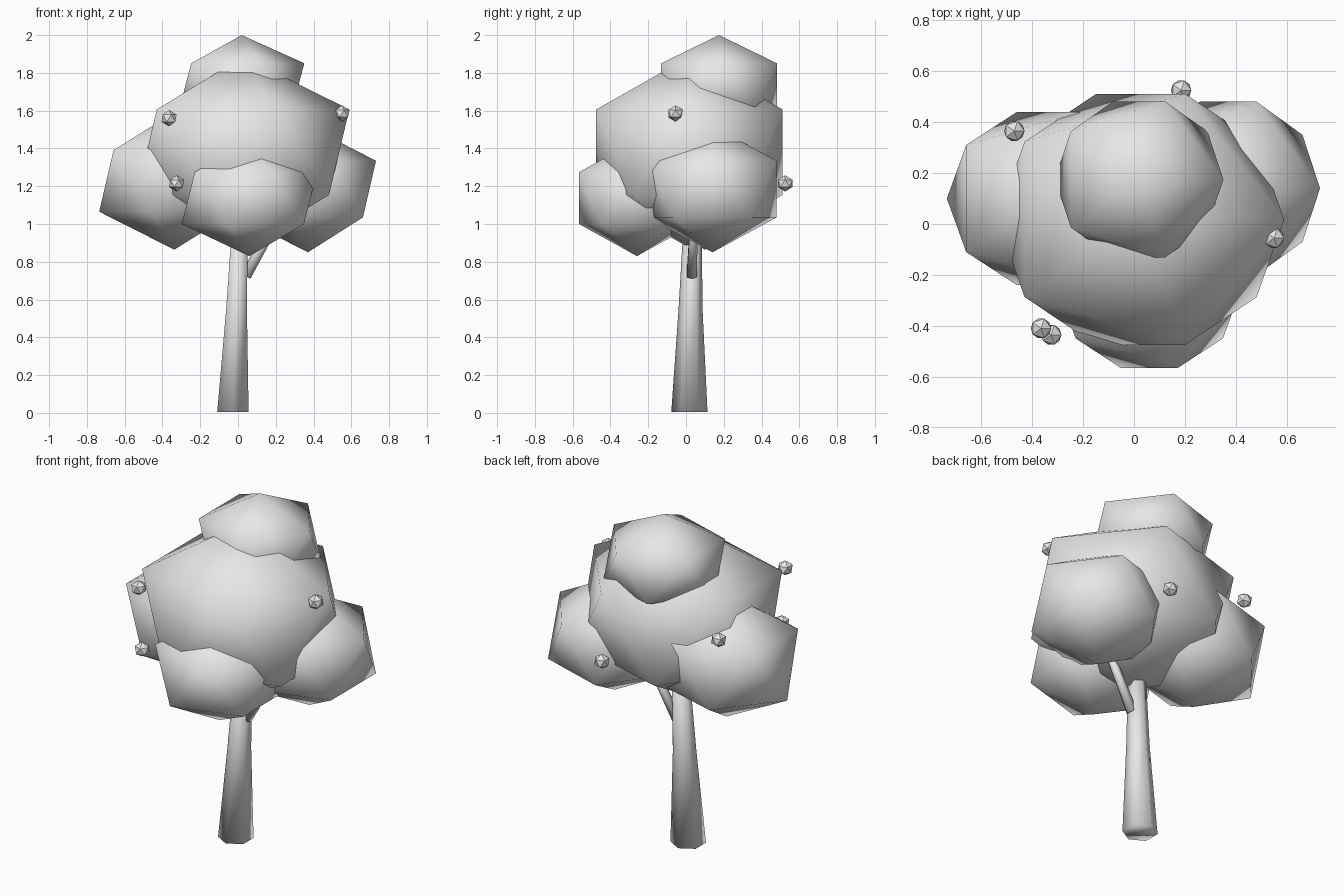
import bpy
import bmesh
from mathutils import Vector, Matrix

if "Cube" in bpy.data.objects:
    bpy.data.objects.remove(bpy.data.objects["Cube"], do_unlink=True)

# One plain colour
grey = bpy.data.materials.new("light_grey")
grey.use_nodes = True
COLOUR = (0.8, 0.8, 0.8, 1)
grey.diffuse_color = COLOUR
grey.node_tree.nodes["Principled BSDF"].inputs["Base Color"].default_value = COLOUR


def finish(name, bm, smooth):
    bmesh.ops.recalc_face_normals(bm, faces=bm.faces)
    mesh = bpy.data.meshes.new(name)
    for face in bm.faces:
        face.smooth = smooth
    bm.to_mesh(mesh)
    bm.free()
    mesh.materials.append(grey)
    obj = bpy.data.objects.new(name, mesh)
    bpy.context.collection.objects.link(obj)
    return obj


def ball(name, centre, radii, smooth):
    """Twenty-sided ball, stretched along each axis."""
    bm = bmesh.new()
    bmesh.ops.create_icosphere(bm, subdivisions=1, radius=1)
    bmesh.ops.scale(bm, vec=radii, verts=bm.verts)
    bmesh.ops.translate(bm, vec=centre, verts=bm.verts)
    return finish(name, bm, smooth)


def tube(name, rings, sides, tilt=Matrix()):
    """Closed tapering tube through (centre, radius) rings."""
    bm = bmesh.new()
    loops = []
    for centre, radius in rings:
        ring = bmesh.ops.create_circle(bm, segments=sides, radius=radius)["verts"]
        for v in ring:
            v.co = tilt @ v.co + Vector(centre)
        loops.append(ring)
    for low, high in zip(loops, loops[1:]):
        for i in range(sides):
            j = (i + 1) % sides
            bm.faces.new((low[i], low[j], high[j], high[i]))
    bm.faces.new(loops[0])
    bm.faces.new(loops[-1])
    return finish(name, bm, True)


# Trunk
tube("trunk", [((-0.027, 0.018, 0.004), 0.096),
               ((-0.008, 0.024, 0.54), 0.064),
               ((0.012, 0.036, 1.05), 0.046)], 6)

# Branch leaning into the left foliage
start, end = Vector((0.04, 0.03, 0.725)), Vector((0.24, 0.045, 1.08))
lean = (end - start).to_track_quat('Z', 'Y').to_matrix().to_4x4()
tube("branch", [(start, 0.03), (end, 0.022)], 6, lean)

# Foliage clumps
clumps = {
    "foliage_main": ((0.026, 0.018, 1.38), (0.63, 0.58, 0.506)),
    "foliage_top": ((0.02, 0.175, 1.73), (0.37, 0.36, 0.27)),
    "foliage_left": ((0.37, 0.14, 1.185), (0.403, 0.4, 0.335)),
    "foliage_right": ((-0.337, 0.1, 1.228), (0.445, 0.4, 0.364)),
    "foliage_front": ((0.06, -0.26, 1.137), (0.4, 0.36, 0.307)),
}
for name, (centre, radii) in clumps.items():
    ball(name, centre, radii, True)

# Small fruits
fruits = [(0.55, -0.055, 1.585), (0.185, 0.525, 1.215), (-0.365, -0.41, 1.56),
          (-0.325, -0.435, 1.215), (-0.47, 0.365, 1.457)]
for i, centre in enumerate(fruits):
    ball(f"fruit_{i + 1}", centre, (0.045, 0.045, 0.043), False)
